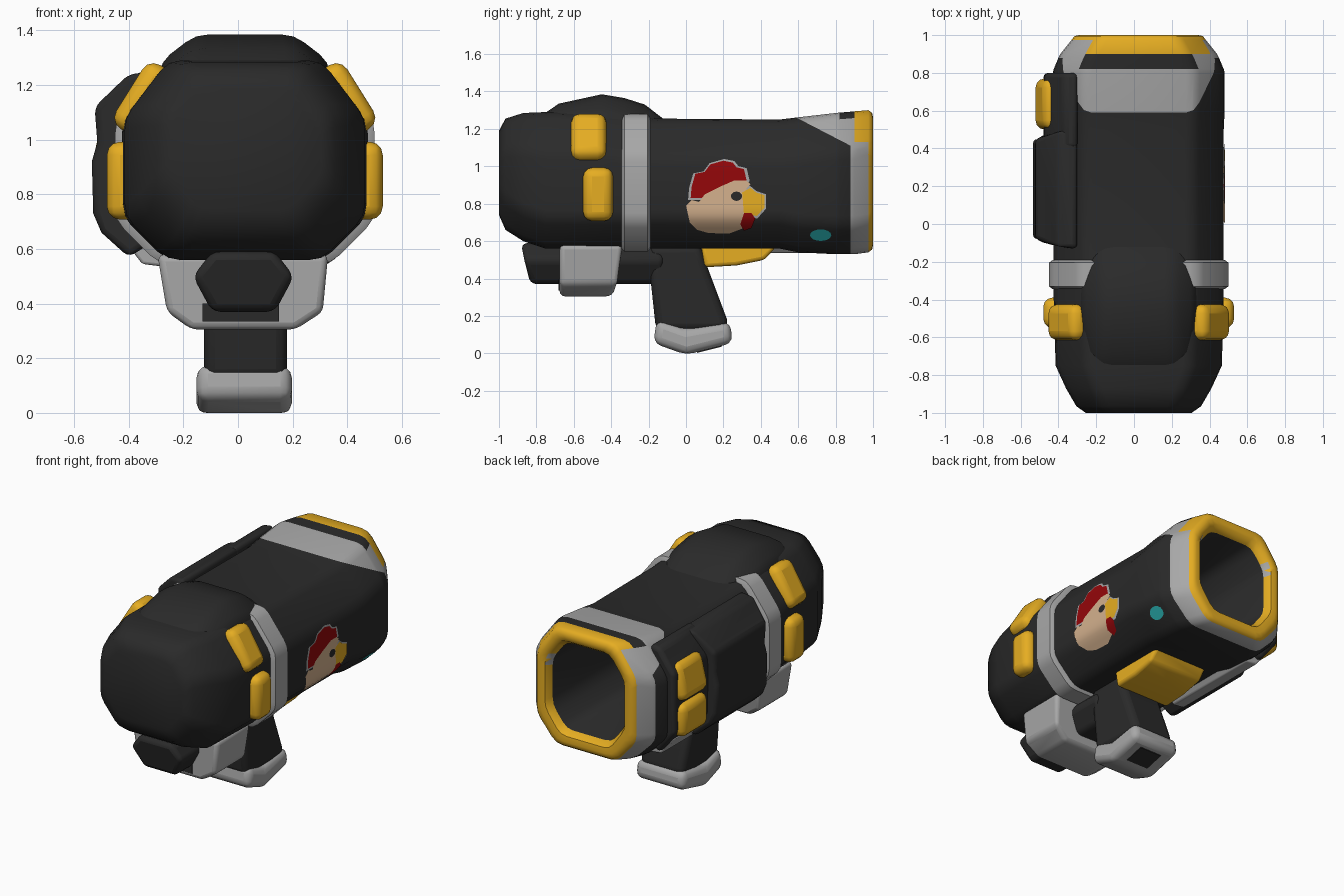
import bpy, bmesh, math
from mathutils import Vector, Matrix
from mathutils.bvhtree import BVHTree

if "Cube" in bpy.data.objects:
    bpy.data.objects.remove(bpy.data.objects["Cube"])

CX = 0.025  # the body sits slightly right of centre


def material(name, r, g, b):
    m = bpy.data.materials.new(name)
    m.diffuse_color = (r, g, b, 1)
    m.use_nodes = True
    m.node_tree.nodes["Principled BSDF"].inputs["Base Color"].default_value = m.diffuse_color
    return m


DARK = material("charcoal", .023, .023, .023)
GREY = material("light grey", .39, .39, .39)
GOLD = material("gold", .79, .42, .016)
RED = material("dark red", .30, .002, .003)
CREAM = material("cream", .66, .44, .27)
TEAL = material("teal", .03, .55, .56)


def finish(name, bm, mats, bevel=0, angle=40):
    me = bpy.data.meshes.new(name)
    bm.to_mesh(me)
    bm.free()
    for m in mats:
        me.materials.append(m)
    ob = bpy.data.objects.new(name, me)
    bpy.context.collection.objects.link(ob)
    if bevel:
        b = ob.modifiers.new("bevel", 'BEVEL')
        b.width, b.segments, b.limit_method = bevel, 3, 'ANGLE'
        b.angle_limit = math.radians(25)
    bpy.ops.object.select_all(action='DESELECT')
    ob.select_set(True)
    bpy.context.view_layer.objects.active = ob
    bpy.ops.object.shade_smooth_by_angle(angle=math.radians(angle))
    return ob


def section(y, hw, lo, hi, dx=.16, dz=.21, r=.045):
    """Chamfered rectangle with rounded corners, at depth y."""
    b = min(dz, .16)
    c = [(hw, lo + b), (hw, hi - dz), (hw - dx, hi), (dx - hw, hi),
         (-hw, hi - dz), (-hw, lo + b), (dx - hw, lo), (hw - dx, lo)]
    c = [Vector(p) for p in c]
    out = []
    for i, p in enumerate(c):
        a = p + (c[i - 1] - p).normalized() * r
        e = p + (c[(i + 1) % 8] - p).normalized() * r
        out += [a, (a + e) / 4 + p / 2, e]
    return [Vector((CX + p.x, y, p.y)) for p in out]


def loft(sections, shell_steps=999):
    bm = bmesh.new()
    rings = [[bm.verts.new(p) for p in section(*s)] for s in sections]
    n = len(rings[0])
    for k, (a, b) in enumerate(zip(rings, rings[1:])):
        for i in range(n):
            j = (i + 1) % n
            f = bm.faces.new((a[i], a[j], b[j], b[i]))
            f.material_index = 1 if k < shell_steps else 0
    bm.faces.new(rings[0])
    bm.faces.new(rings[-1])
    bmesh.ops.recalc_face_normals(bm, faces=bm.faces)
    return bm


def prism(name, pts, axis, lo, hi, mat, bevel=.02, tweak=None):
    """Extrude a profile: axis 'x' takes (y, z) points, axis 'y' takes (x, z)."""
    bm = bmesh.new()
    at = (lambda p, t: (t, p[0], p[1])) if axis == 'x' else (lambda p, t: (p[0], t, p[1]))
    a = [bm.verts.new(at(p, lo)) for p in pts]
    b = [bm.verts.new(at(p, hi)) for p in pts]
    bm.faces.new(a)
    bm.faces.new(b)
    for i in range(len(pts)):
        j = (i + 1) % len(pts)
        bm.faces.new((a[i], a[j], b[j], b[i]))
    for v in bm.verts:
        if tweak:
            tweak(v.co)
    bmesh.ops.recalc_face_normals(bm, faces=bm.faces)
    return finish(name, bm, [mat], bevel)


def pad(name, centre, size, tilt):
    bm = bmesh.new()
    m = Matrix.Translation(centre) @ Matrix.Rotation(math.radians(tilt), 4, 'Y')
    bmesh.ops.create_cube(bm, size=1, matrix=m @ Matrix.Diagonal((*size, 1)))
    finish(name, bm, [GOLD], .048)


# Main body: closed nose, open muzzle and bore in one loft
bm = loft([
    (-1.0, .28, .74, 1.19, .12, .13), (-.965, .33, .66, 1.255, .13, .16),
    (-.87, .385, .60, 1.285, .15, .19), (-.75, .44, .56, 1.29),
    (-.4, .45, .56, 1.28), (-.15, .45, .56, 1.255), (.5, .45, .56, 1.25),
    (.6, .455, .54, 1.262), (.8, .455, .53, 1.285), (.82, .45, .53, 1.287),
    (.88, .425, .53, 1.292), (.9, .415, .53, 1.294), (.975, .355, .54, 1.30, .14, .19),
    (.995, .34, .555, 1.285, .13, .18), (1.0, .315, .58, 1.26, .12, .17),
    (.995, .285, .615, 1.23, .11, .15), (.95, .26, .64, 1.20, .10, .13),
    (-.1, .24, .66, 1.16, .10, .13)], shell_steps=16)


def cut_rear(co, no):
    fs = [f for f in bm.faces if f.material_index == 1 and f.calc_center_median().y > .5]
    geom = set(fs) | {e for f in fs for e in f.edges} | {v for f in fs for v in f.verts}
    bmesh.ops.bisect_plane(bm, geom=list(geom), plane_co=co, plane_no=no)


SLANT_P, SLANT_N = Vector((0, .61, 1.25)), Vector((0, .14, .27))
cut_rear(SLANT_P, SLANT_N)
cut_rear((0, 0, 1.13), (0, 0, 1))
for f in bm.faces:
    if f.material_index == 0:
        continue
    c = f.calc_center_median()
    f.material_index = 0
    if c.y > .97 or (c.y > .9 and c.z > 1.13 and c.x > CX - .30):
        f.material_index = 2
    elif .82 < c.y < .9 and c.z > 1.25 and abs(c.x - CX) < .31:
        f.material_index = 0
    elif c.y > .88 or (c.y > .59 and (c - SLANT_P).dot(SLANT_N) > 0):
        f.material_index = 1
tree = BVHTree.FromBMesh(bm)
finish("body", bm, [DARK, GREY, GOLD], angle=50)

# Raised top hump and grey strap
bm = loft([(-.76, .27, 1.1, 1.28, .08, .06), (-.68, .29, 1.1, 1.335, .10, .08),
           (-.45, .31, 1.1, 1.385, .13, .10), (-.33, .31, 1.1, 1.365, .13, .10),
           (-.22, .30, 1.1, 1.33, .12, .09), (-.11, .28, 1.1, 1.245, .1, .06)])
finish("top_hump", bm, [DARK])
bm = loft([(-.345, .455, .56, 1.26), (-.33, .475, .545, 1.28),
           (-.205, .475, .545, 1.28), (-.19, .455, .56, 1.255)])
finish("strap", bm, [GREY])


# Left side panel with sloped ends, its lower rear part, and a grey strip below
def slope_ends(co):
    if co.x < -.45:
        co.y += .05 if co.y < .2 else -.05


prism("side_panel", [(-.30, 1.25), (-.40, 1.24), (-.525, 1.12), (-.515, .99), (-.535, .92),
                     (-.53, .73), (-.50, .66), (-.40, .57), (-.32, .62)],
      'y', -.13, .50, DARK, .025, slope_ends)
prism("rear_panel", [(-.30, 1.255), (-.37, 1.245), (-.475, 1.10), (-.48, .72), (-.36, .57), (-.3, .62)],
      'y', .40, .80, DARK, .025)
prism("lower_strip", [(-.24, .57), (-.27, .535), (-.35, .545), (-.44, .66), (-.40, .67)],
      'y', .05, .75, GREY, .01)

# Gold pads: mirrored pairs at the front, a stacked pair at left rear
for s, side in ((1, "right"), (-1, "left")):
    pad(side + "_lower_pad", (CX + s * .445, -.47, .85), (.12, .16, .285), 0)
    pad(side + "_upper_pad", (CX + s * .372, -.52, 1.15), (.12, .19, .275), -s * 32)
pad("rear_lower_pad", (-.465, .635, .79), (.11, .27, .215), 0)
pad("rear_upper_pad", (-.45, .635, 1.03), (.11, .27, .24), 14)


# Underside: front bar, grey housing, gold plate
def slope_nose(co):
    if co.y < -.5 and co.z < .55:
        co.y += .05 if co.z < .45 else .01


def slope_back(co):
    if co.y > -.5 and co.z < .5:
        co.y -= .06 if co.z < .35 else .02


prism("under_bar", [(CX - .19, .50), (CX - .12, .37), (CX + .11, .37), (CX + .18, .50),
                    (CX + .11, .59), (CX - .12, .59)], 'y', -.88, -.12, DARK, .03, slope_nose)
prism("housing", [(-.295, .58), (-.26, .37), (-.17, .305), (.21, .305), (.31, .37), (.33, .58)],
      'y', -.675, -.34, GREY, .025, slope_back)
prism("housing_inset", [(-.13, .40), (-.13, .335), (.15, .335), (.15, .40)],
      'y', -.681, -.67, DARK, 0)
prism("gold_plate", [(.08, .58), (.10, .46), (.27, .47), (.42, .50), (.49, .58)],
      'x', CX - .2, CX + .2, GOLD, .02)

# Grip and its grey foot
prism("grip", [(-.20, .58), (-.19, .40), (-.16, .12), (.22, .12), (.22, .18), (.10, .50), (.08, .58)],
      'x', CX - .15, CX + .155, DARK, .04)
prism("grip_foot", [(-.155, .185), (-.175, .055), (0, -.008), (.25, .055), (.235, .17), (0, .13)],
      'x', CX - .177, CX + .172, GREY, .042)
prism("foot_inset", [(.06, .016), (.06, .003), (.19, .035), (.19, .052)],
      'x', CX - .08, CX + .08, DARK, 0)


def decal(name, pts, mat, lift, s=1):
    """Thin painted shape in (y, z), wrapped onto the body side."""
    bm = bmesh.new()
    bm.faces.new([bm.verts.new((0, y, z)) for y, z in pts])
    bmesh.ops.triangulate(bm, faces=bm.faces[:])
    for k in range(30):
        bmesh.ops.bisect_plane(bm, geom=bm.verts[:] + bm.edges[:] + bm.faces[:],
                               plane_co=(0, 0, .55 + k * .02), plane_no=(0, 0, 1))
    bmesh.ops.triangulate(bm, faces=bm.faces[:])
    for v in bm.verts:
        hit = tree.ray_cast(Vector((2 * s, v.co.y, v.co.z)), Vector((-s, 0, 0)))[0]
        v.co.x = hit.x + s * lift
    bm.normal_update()
    bmesh.ops.reverse_faces(bm, faces=[f for f in bm.faces if f.normal.x * s < 0])
    finish(name, bm, [mat])


def oval(y, z, ry, rz, n=16):
    return [(y + ry * math.cos(2 * math.pi * i / n), z + rz * math.sin(2 * math.pi * i / n))
            for i in range(n)]


def grow(pts, k):
    cy = sum(p[0] for p in pts) / len(pts)
    cz = sum(p[1] for p in pts) / len(pts)
    return [(cy + (y - cy) * k, cz + (z - cz) * k) for y, z in pts]


# Painted bird head on the right side
comb = [(.025, .83), (.03, .89), (.06, .91), (.05, .96), (.10, .97), (.13, 1.01), (.20, 1.03),
        (.25, 1.02), (.27, .995), (.31, .985), (.325, .92), (.26, .91), (.18, .88), (.10, .83)]
beak = [(.30, .86), (.345, .885), (.375, .86), (.42, .845), (.405, .81), (.42, .78), (.38, .735), (.31, .74)]
decal("comb_outline", grow(comb, 1.1), GREY, .003)
decal("beak_outline", grow(beak, 1.17), GREY, .003)
decal("comb", comb, RED, .005)
decal("head", [(0, .79), (.02, .70), (.06, .66), (.12, .643), (.23, .64), (.31, .67), (.335, .74),
               (.31, .80), (.31, .87), (.345, .905), (.32, .925), (.26, .925), (.18, .89),
               (.10, .85), (.07, .81), (.03, .82)], CREAM, .006)
decal("beak", beak, GOLD, .008)
decal("wattle", [(.31, .75), (.35, .75), (.37, .72), (.35, .67), (.31, .655), (.29, .69)], RED, .009)
decal("eye", oval(.27, .84, .03, .025), DARK, .009)

# Teal lights on both sides
for s, side in ((1, "right"), (-1, "left")):
    decal(side + "_light", oval(.72, .632, .057, .031), TEAL, .006, s)
